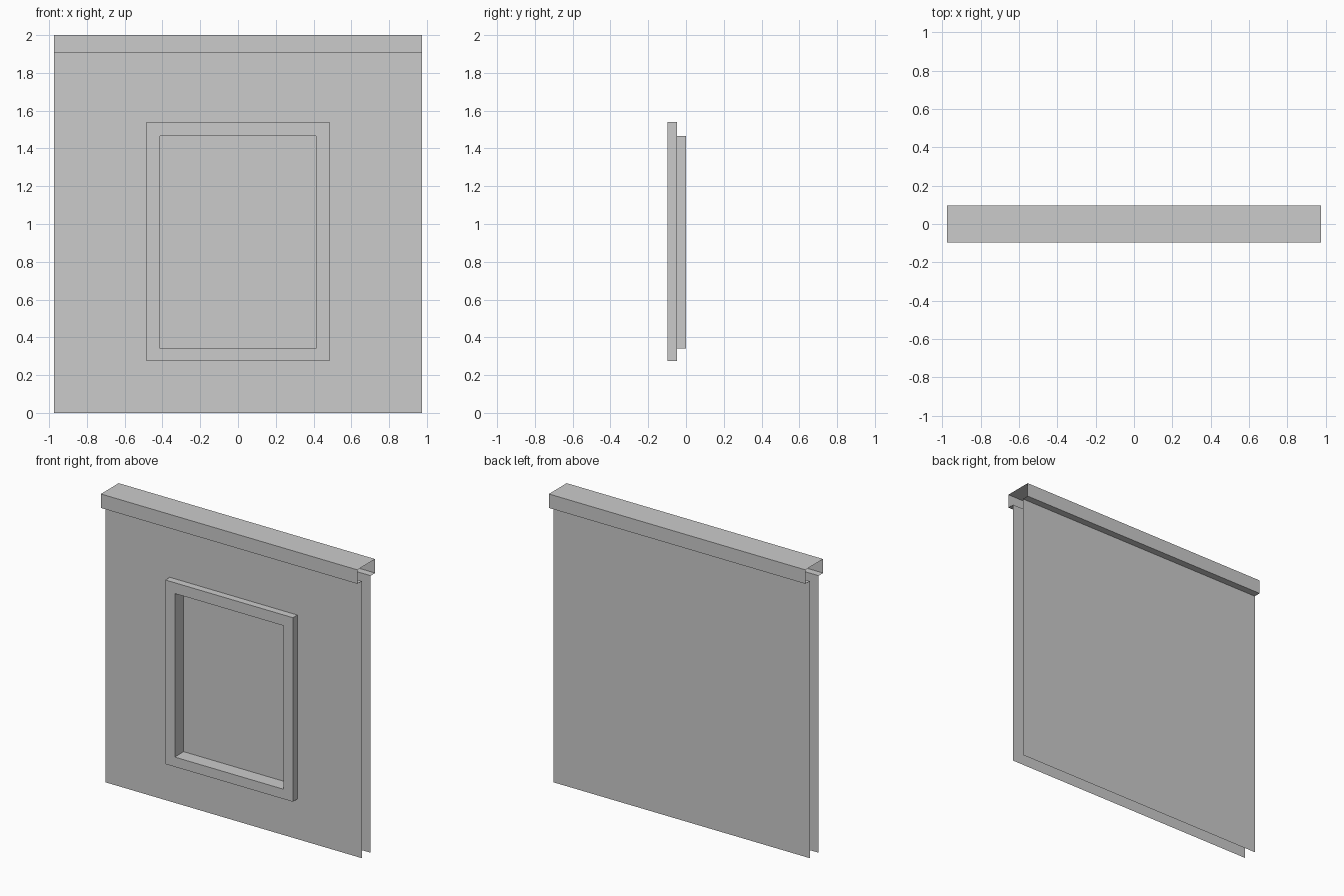
import bpy, bmesh

if "Cube" in bpy.data.objects:
    bpy.data.objects.remove(bpy.data.objects["Cube"])

W, D, T = 0.975, 0.097, 0.0485   # half width, cap half depth, wall half depth
CAP_Z, TOP = 1.904, 2.0

grey = bpy.data.materials.new("light_grey")
grey.diffuse_color = (0.6, 0.6, 0.6, 1)
grey.use_nodes = True
grey.node_tree.nodes["Principled BSDF"].inputs["Base Color"].default_value = grey.diffuse_color


def finish(name, bm):
    bmesh.ops.remove_doubles(bm, verts=bm.verts, dist=1e-5)
    me = bpy.data.meshes.new(name)
    bm.to_mesh(me)
    bm.free()
    me.materials.append(grey)
    ob = bpy.data.objects.new(name, me)
    bpy.context.collection.objects.link(ob)


def strip(name, profile):
    """Open sheet: a (y, z) profile swept across the full width."""
    bm = bmesh.new()
    rows = [[bm.verts.new((x, y, z)) for x in (-W, W)] for y, z in profile]
    for a, b in zip(rows, rows[1:]):
        bm.faces.new((a[0], a[1], b[1], b[0]))
    finish(name, bm)


def nested(name, rects, fill=False):
    """Bridge a series of upright rectangles (y, half width, z0, z1)."""
    bm = bmesh.new()
    loops = [[bm.verts.new((x, y, z)) for x, z in
              ((-w, z0), (w, z0), (w, z1), (-w, z1))] for y, w, z0, z1 in rects]
    for a, b in zip(loops, loops[1:]):
        for i in range(4):
            j = (i + 1) % 4
            bm.faces.new((a[i], a[j], b[j], b[i]))
    if fill:
        bm.faces.new(loops[-1])
    finish(name, bm)


# Window outlines
outer = (0.485, 0.275, 1.54)
inner = (0.413, 0.342, 1.466)

# Front sheet with its window opening
nested("front_wall", [(-T, W, 0, CAP_Z), (-T, *outer)])

# Raised frame, deep reveal and recessed pane
nested("window_frame", [(-T, *outer), (-D, *outer), (-D, *inner), (0, *inner)])
nested("window_pane", [(0, *inner)], fill=True)

# Back sheet
strip("back_wall", [(T, CAP_Z), (T, 0)])

# Open-ended cap with lips returning to the walls
strip("top_cap", [(-T, CAP_Z), (-D, CAP_Z), (-D, TOP),
                  (D, TOP), (D, CAP_Z), (T, CAP_Z)])
